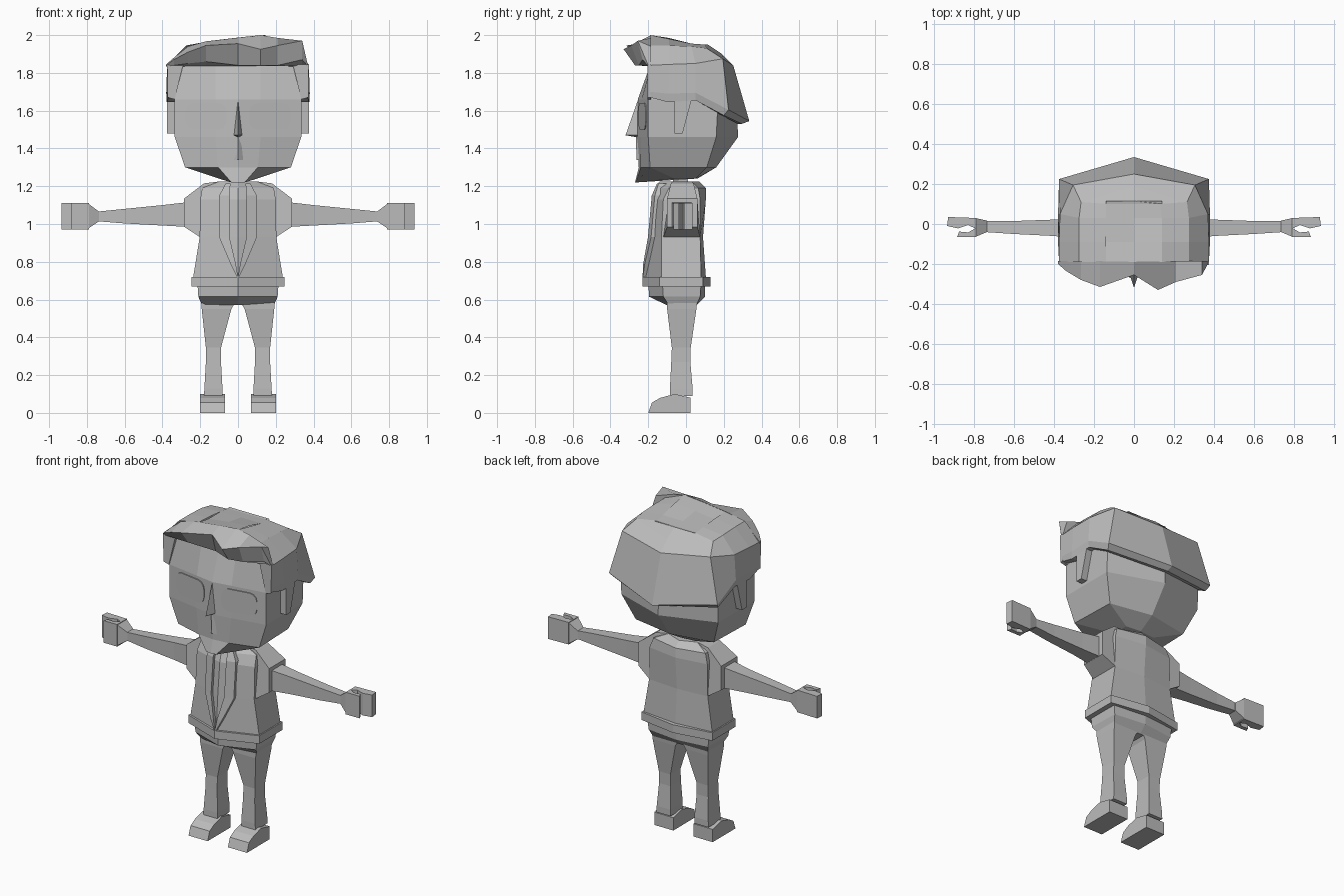
import bpy, bmesh, math
from mathutils import Vector

grey = bpy.data.materials.new("plain_grey")
grey.diffuse_color = (0.5, 0.5, 0.5, 1)


def loft(name, rings, closed=True, caps=True, mirror=False):
    """Skin a list of equal-length point rings into one mesh."""
    bm = bmesh.new()
    vs = [[bm.verts.new(p) for p in r] for r in rings]
    n = len(rings[0])
    for a, b in zip(vs, vs[1:]):
        for i in range(n if closed else n - 1):
            j = (i + 1) % n
            bm.faces.new((a[i], a[j], b[j], b[i]))
    if caps:
        bm.faces.new(vs[0])
        bm.faces.new(vs[-1])
    bmesh.ops.remove_doubles(bm, verts=bm.verts, dist=0.0005)
    bmesh.ops.recalc_face_normals(bm, faces=bm.faces)
    me = bpy.data.meshes.new(name)
    bm.to_mesh(me)
    bm.free()
    me.materials.append(grey)
    ob = bpy.data.objects.new(name, me)
    bpy.context.collection.objects.link(ob)
    if mirror:
        ob.modifiers.new("mirror", 'MIRROR')
    return ob


def sym(z, half):
    """Ring at height z from a right half running front centre to back centre."""
    pts = [(p[0], p[1], p[2] if len(p) > 2 else z) for p in half]
    return pts + [(-x, y, w) for x, y, w in reversed(pts[1:-1])]


def box_z(z, x0, x1, y0, y1):
    return [(x0, y0, z), (x1, y0, z), (x1, y1, z), (x0, y1, z)]


def box_x(x, y0, y1, z0, z1):
    return [(x, y0, z0), (x, y1, z0), (x, y1, z1), (x, y0, z1)]


# Head with centre ridge, jaw and pointed chin
loft("head", [
    sym(1.22, [(0, -.27), (.035, -.265), (.1, -.06, 1.24), (.1, .05, 1.24), (0, .06, 1.24)]),
    sym(1.30, [(0, -.25), (.105, -.24), (.28, -.19), (.27, .11), (0, .16)]),
    sym(1.46, [(0, -.26), (.12, -.239), (.335, -.2), (.335, .16), (0, .275)]),
    sym(1.66, [(0, -.255), (.12, -.235), (.335, -.2), (.335, .17), (0, .27)]),
    sym(1.84, [(0, -.19), (.12, -.19), (.29, -.185), (.28, .15), (0, .2)]),
])

# Nose, with the triangle between nose and mouth
loft("nose", [
    [(0, -.25, 1.67)] * 3,
    [(-.025, -.245, 1.47), (0, -.32, 1.47), (.025, -.245, 1.47)],
    [(-.012, -.24, 1.46), (0, -.265, 1.46), (.012, -.24, 1.46)],
    [(-.052, -.235, 1.34), (0, -.262, 1.34), (.052, -.235, 1.34)],
], caps=False)

# Eyes: thin rounded plates lying on the face
outline = []
for cx, cz, start in ((.235, 1.595, 0), (.105, 1.595, 90), (.105, 1.545, 180), (.235, 1.545, 270)):
    for k in range(4):
        a = math.radians(start + k * 30)
        outline.append((cx + .045 * math.cos(a), cz + .045 * math.sin(a)))
face_y = lambda x: -.2575 + .0575 * x / .335
loft("eye", [[(x, face_y(x) + d, z) for x, z in outline] for d in (.003, -.005)], mirror=True)

# Ears
loft("ear", [[(x, -.06, 1.48), (x, -.018, 1.48), (x, .03, 1.66), (x, -.06, 1.66)]
             for x in (.32, .375)], mirror=True)


# Hair shell: open bands running from the front, around the back
def band(half):
    return half + [(-x, y, z) for x, y, z in reversed(half[:-1])]


loft("hair_shell", [
    band([(.33, -.19, 1.67), (.33, -.095, 1.645), (.33, .05, 1.655), (.32, .18, 1.58), (0, .275, 1.53)]),
    band([(.37, -.19, 1.67), (.375, -.095, 1.645), (.375, .05, 1.655), (.36, .2, 1.575), (0, .295, 1.53)]),
    band([(.375, -.19, 1.7), (.38, -.095, 1.69), (.38, .05, 1.695), (.375, .225, 1.605), (0, .335, 1.545)]),
    band([(.375, -.19, 1.84), (.375, -.09, 1.845), (.37, .05, 1.85), (.305, .195, 1.875), (0, .25, 1.84)]),
    band([(.275, -.19, 1.945), (.275, -.09, 1.945), (.275, .03, 1.94), (.265, .11, 1.93), (0, .19, 1.9)]),
    [(.14, -.19, 2.0), (.14, -.09, 1.98), (.14, .03, 1.955), (.13, .1, 1.95), (0, .115, 1.95),
     (-.13, .1, 1.945), (-.14, .03, 1.955), (-.14, -.09, 1.965), (-.14, -.19, 1.97)],
], closed=False, caps=False)
loft("hair_crown", [[(x * s, y, z) for y, z in ((-.19, zf), (-.09, zf - .015), (.03, 1.955), (.1, 1.948), (.115, 1.95))]
                    for x, s, zf in ((.14, 1, 2.0), (0, 1, 1.987), (-.14, 1, 1.97))], closed=False, caps=False)

# Sideburn fronts
loft("sideburn", [[(.29, y, 1.845), (.375, y, 1.845), (.372, y, 1.67), (.335, y, 1.66)]
                  for y in (-.205, -.185)], mirror=True)

# Swept fringe: x, top z, tip y, tip z, lower y, lower z
fringe = [(-.38, 1.845, -.2, 1.84, -.2, 1.835), (-.34, 1.88, -.235, 1.87, -.21, 1.84),
          (-.265, 1.94, -.28, 1.91, -.23, 1.85), (-.17, 1.967, -.315, 1.945, -.25, 1.86),
          (0, 1.987, -.255, 1.955, -.22, 1.84), (.12, 2.0, -.33, 1.925, -.27, 1.84),
          (.21, 1.985, -.29, 1.945, -.25, 1.84), (.34, 1.94, -.255, 1.97, -.23, 1.87),
          (.37, 1.845, -.2, 1.84, -.2, 1.835)]
loft("fringe", [[(x, -.185, tz), (x, ty, tp), (x, ly, lz), (x, -.185, 1.835)]
                for x, tz, ty, tp, ly, lz in fringe])

# Neck
loft("neck", [box_z(z, -.055, .055, -.07, .01) for z in (1.17, 1.26)])

# Jacket body
loft("jacket", [
    sym(.72, [(0, -.215), (.237, -.13), (.237, .08), (0, .105)]),
    sym(.93, [(0, -.2), (.203, -.13), (.203, .075), (0, .09)]),
    sym(1.13, [(0, -.18), (.2, -.12), (.2, .075), (0, .105)]),
    sym(1.19, [(0, -.165), (.19, -.09), (.18, .065), (0, .105)]),
    sym(1.225, [(0, -.14), (.1, -.07), (.1, .03), (0, .07)]),
])

# Shoulder sleeves
loft("sleeve", [
    [(.1, -.12, .93), (.1, .075, .93), (.1, .03, 1.225), (.1, -.07, 1.225)],
    [(.2, -.12, .93), (.2, .075, .93), (.18, .04, 1.215), (.18, -.08, 1.215)],
    box_x(.285, -.1, .06, .985, 1.135),
], mirror=True)

# Arms
loft("arm", [box_x(.27, -.075, .03, .985, 1.115), box_x(.4, -.06, .022, .992, 1.1),
             box_x(.6, -.05, .015, 1.003, 1.08), box_x(.75, -.04, .015, 1.015, 1.065)], mirror=True)

# Wrist flare and gripping hand
loft("wrist", [box_x(.735, -.04, .017, 1.015, 1.065), box_x(.795, -.065, .03, .975, 1.11)], mirror=True)
grip = [(.79, .03), (.93, .035), (.935, -.01), (.88, -.022), (.83, -.005), (.795, -.022),
        (.83, -.042), (.875, -.038), (.885, -.065), (.79, -.065)]
loft("hand", [[(x, y, z) for x, y in grip] for z in (.972, 1.11)], mirror=True)

# Collar and lapels meeting in a point: outer x, inner x, z, centre y
lapel = [(.065, .04, 1.215, -.165), (.1, .045, 1.15, -.195), (.1, .045, .93, -.215),
         (.04, .012, .79, -.23), (.006, 0, .72, -.23)]
loft("lapel", [[(a, y + .3 * a, z), (b, y + .3 * b, z), (b, y + .06, z), (a, y + .06 + .3 * a, z)]
               for a, b, z, y in lapel], mirror=True)

# Waistband, hips
loft("waistband", [sym(z, [(0, -.23), (.245, -.14), (.245, .09), (0, .13)]) for z in (.67, .72)])
loft("hips", [
    sym(.57, [(0, -.1), (.19, -.09), (.19, .055), (0, .055)]),
    sym(.615, [(0, -.195), (.21, -.12), (.205, .075), (0, .1)]),
    sym(.69, [(0, -.2), (.215, -.125), (.215, .08), (0, .1)]),
])

# Legs
loft("leg", [box_z(.09, .082, .18, -.085, .035), box_z(.13, .082, .178, -.085, .035),
             box_z(.27, .09, .17, -.078, .023), box_z(.345, .09, .17, -.075, .025),
             box_z(.55, .035, .192, -.1, .055), box_z(.6, .005, .195, -.1, .06)], mirror=True)

# Shoes
sole = [(-.2, 0), (.025, 0), (.025, .08), (-.06, .1), (-.135, .08), (-.18, .055)]
loft("shoe", [[(x, y, z) for y, z in sole] for x in (.07, .202)], mirror=True)
